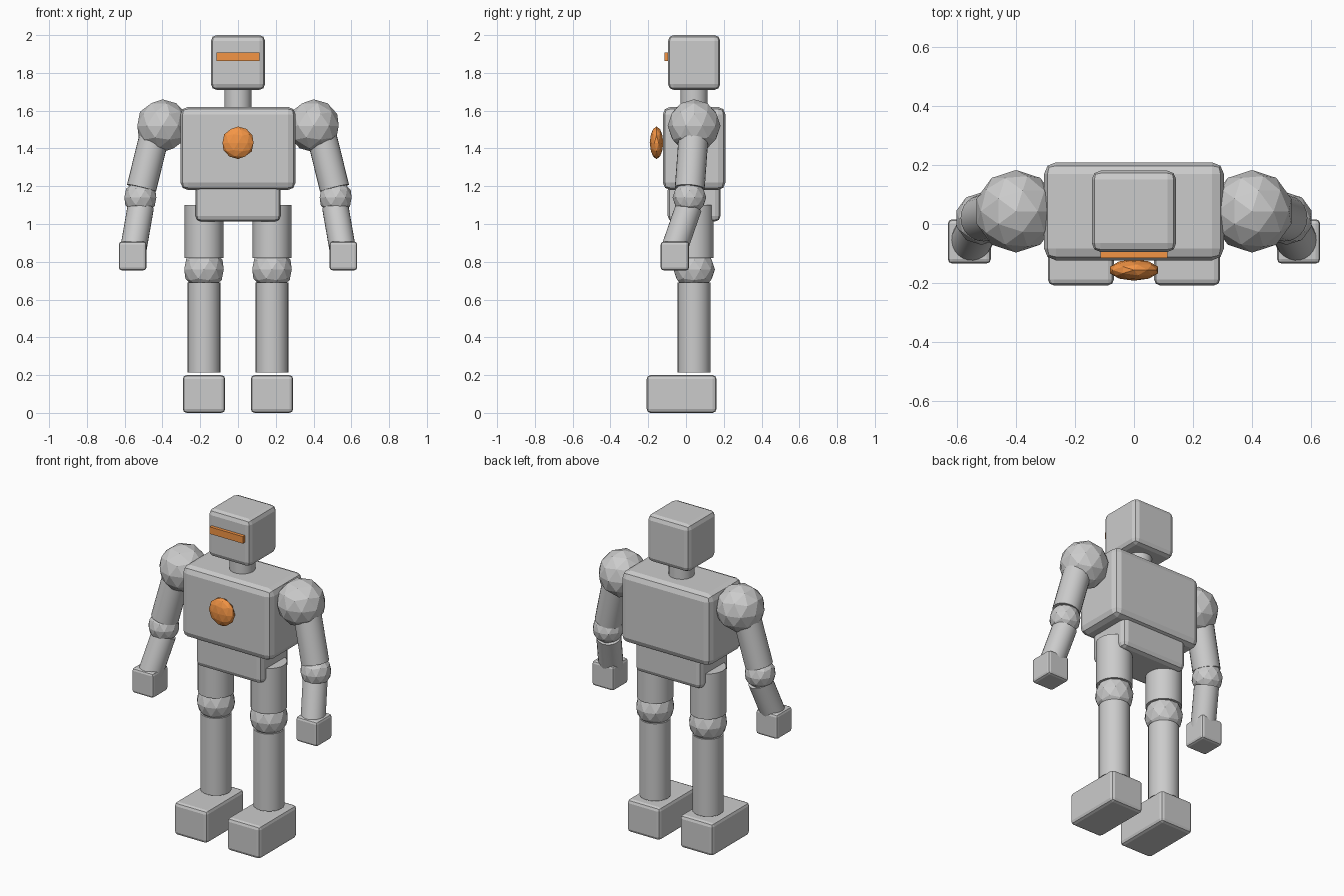
import bpy
import math
from mathutils import Vector

if "Cube" in bpy.data.objects:
    bpy.data.objects.remove(bpy.data.objects["Cube"])

Y = 0.043  # depth of the body's centre line

orange = bpy.data.materials.new("orange")
orange.diffuse_color = (0.9, 0.3, 0.06, 1)
orange.use_nodes = True
orange.node_tree.nodes["Principled BSDF"].inputs["Base Color"].default_value = orange.diffuse_color


def box(name, lo, hi, bevel=0.0, mat=None):
    lo, hi = Vector(lo), Vector(hi)
    bpy.ops.mesh.primitive_cube_add(size=1, location=(lo + hi) / 2)
    ob = bpy.context.object
    ob.name = name
    ob.scale = hi - lo
    bpy.ops.object.transform_apply(location=False, rotation=False, scale=True)
    if bevel:
        m = ob.modifiers.new("bevel", 'BEVEL')
        m.width = bevel
        m.segments = 2
    if mat:
        ob.data.materials.append(mat)
    return ob


def tube(name, a, b, r):
    a, b = Vector(a), Vector(b)
    bpy.ops.mesh.primitive_cylinder_add(vertices=24, radius=r, depth=(b - a).length,
                                        location=(a + b) / 2)
    ob = bpy.context.object
    ob.name = name
    ob.rotation_euler = (b - a).to_track_quat('Z', 'Y').to_euler()
    bpy.ops.object.shade_smooth_by_angle(angle=math.radians(30))
    return ob


def ball(name, loc, r, mat=None):
    bpy.ops.mesh.primitive_ico_sphere_add(subdivisions=2, radius=r, location=loc)
    ob = bpy.context.object
    ob.name = name
    if mat:
        ob.data.materials.append(mat)
    return ob


# Head, visor and neck
box("head", (-0.143, Y - 0.138, 1.71), (0.143, Y + 0.138, 2.0), 0.03)
box("visor", (-0.113, -0.115, 1.864), (0.113, -0.09, 1.907), 0, orange)
tube("neck", (0, Y, 1.60), (0, Y, 1.73), 0.072)

# Torso, chest light and pelvis
box("torso", (-0.305, Y - 0.166, 1.18), (0.305, Y + 0.166, 1.62), 0.04)
light = ball("chest_light", (0, -0.156, 1.43), 0.086, orange)
light.scale.y = 0.42
box("pelvis", (-0.225, Y - 0.14, 1.013), (0.225, Y + 0.14, 1.21), 0.03)

for s, side in ((-1, "right"), (1, "left")):
    # Leg
    x = 0.18 * s
    tube(side + "_thigh", (x, Y, 0.82), (x, Y, 1.10), 0.102)
    ball(side + "_knee", (x, Y, 0.76), 0.11)
    tube(side + "_shin", (x, Y, 0.215), (x, Y, 0.69), 0.087)
    box(side + "_foot", (x - 0.112, -0.208, 0), (x + 0.112, 0.161, 0.2), 0.02)
    # Arm
    ball(side + "_shoulder", (0.40 * s, Y, 1.52), 0.14)
    tube(side + "_upper_arm", (0.432 * s, Y, 1.51), (0.511 * s, 0.02, 1.19), 0.079)
    ball(side + "_elbow", (0.517 * s, 0.018, 1.14), 0.089)
    tube(side + "_forearm", (0.515 * s, 0.015, 1.09), (0.555 * s, -0.065, 0.86), 0.07)
    box(side + "_hand", (0.558 * s - 0.073, -0.134, 0.755),
        (0.558 * s + 0.073, 0.016, 0.907), 0.015)
